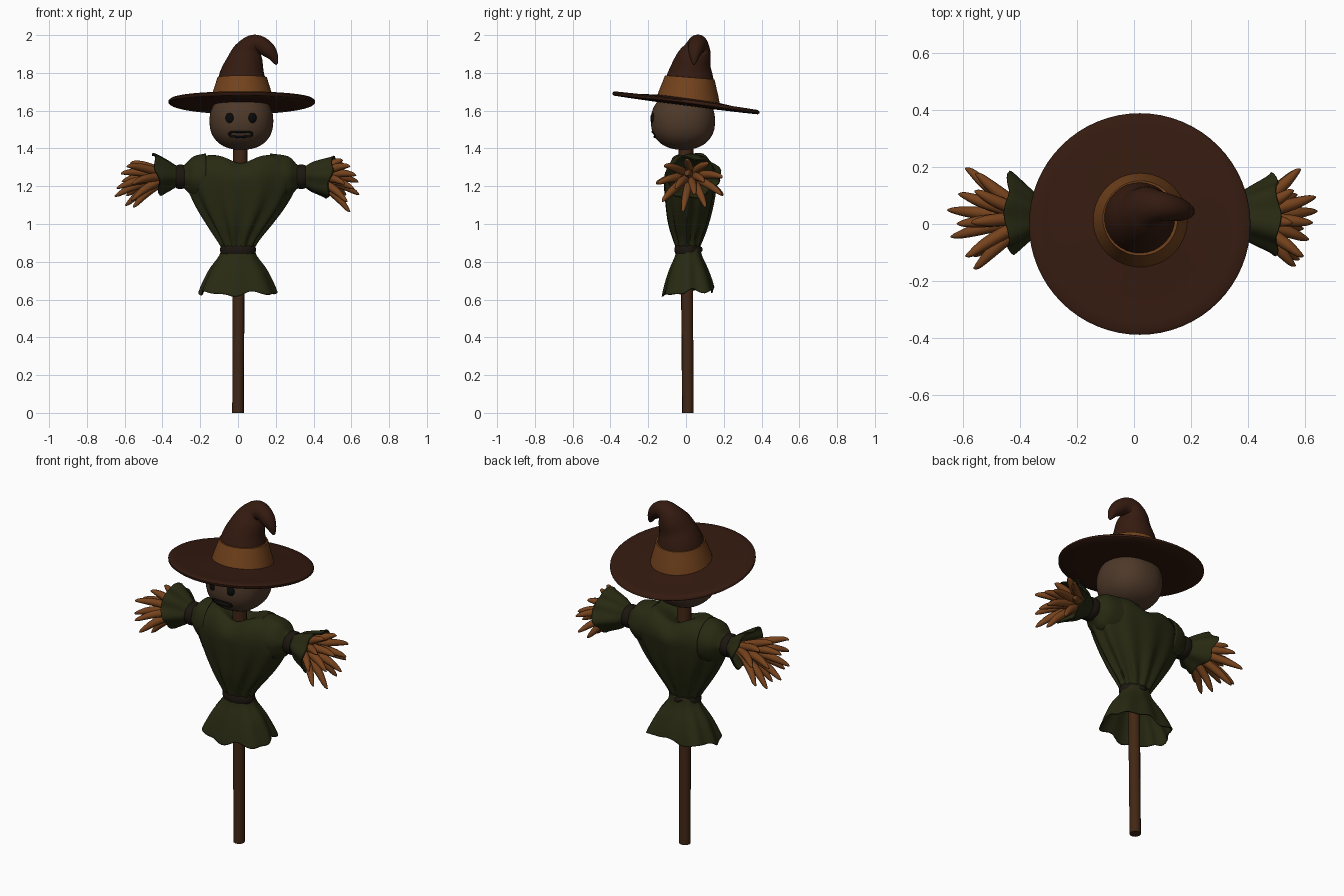
import bpy, bmesh, math, random
from mathutils import Vector

if "Cube" in bpy.data.objects:
    bpy.data.objects.remove(bpy.data.objects["Cube"])

random.seed(4)
TAU = 2 * math.pi


def material(name, r, g, b):
    m = bpy.data.materials.new(name)
    m.diffuse_color = (r, g, b, 1)
    m.use_nodes = True
    m.node_tree.nodes["Principled BSDF"].inputs["Base Color"].default_value = m.diffuse_color
    return m


HAT = material("hat_felt", .034, .0105, .005)
BAND = material("hat_band", .17, .055, .012)
CLOTH = material("green_cloth", .021, .023, .006)
TIE = material("dark_tie", .012, .008, .005)
WOOD = material("wood", .055, .02, .007)
STRAW = material("straw", .18, .055, .012)
SACK = material("sackcloth", .075, .04, .022)
BLACK = material("black_paint", .003, .003, .003)


def finish(name, bm, mat, angle=50):
    bmesh.ops.recalc_face_normals(bm, faces=bm.faces[:])
    me = bpy.data.meshes.new(name)
    bm.to_mesh(me)
    bm.free()
    ob = bpy.data.objects.new(name, me)
    bpy.context.collection.objects.link(ob)
    me.materials.append(mat)
    bpy.ops.object.select_all(action='DESELECT')
    bpy.context.view_layer.objects.active = ob
    ob.select_set(True)
    bpy.ops.object.shade_smooth_by_angle(angle=math.radians(angle))
    return ob


def spline(keys, steps):
    """Catmull-Rom samples through tuples of any length."""
    k = [keys[0]] + list(keys) + [keys[-1]]
    out = []
    for i in range(1, len(k) - 2):
        for s in range(steps):
            t = s / steps
            out.append(tuple(.5 * (2 * b + (c - a) * t + (2 * a - 5 * b + 4 * c - d) * t * t
                                   + (3 * b - a - 3 * c + d) * t ** 3)
                             for a, b, c, d in zip(*k[i - 1:i + 3])))
    return out + [tuple(keys[-1])]


def loft(name, rings, mat, caps=True, closed=False, thick=0, angle=50):
    bm = bmesh.new()
    vs = [[bm.verts.new(p) for p in r] for r in rings]
    n = len(rings[0])
    pairs = list(zip(vs, vs[1:])) + ([(vs[-1], vs[0])] if closed else [])
    for a, b in pairs:
        for j in range(n):
            bm.faces.new((a[j], a[(j + 1) % n], b[(j + 1) % n], b[j]))
    if caps and not closed:
        bm.faces.new(vs[0])
        bm.faces.new(vs[-1])
    ob = finish(name, bm, mat, angle)
    if thick:
        m = ob.modifiers.new("thickness", 'SOLIDIFY')
        m.thickness, m.offset = thick, 0
    return ob


def tube(name, keys, mat, n=12, steps=4, closed=False, angle=50):
    """Sweep a circle along keys of (x, y, z, radius)."""
    pts = spline(keys, steps)
    if closed:
        pts = pts[:-1]
    P = [Vector(p[:3]) for p in pts]
    rings, prev, u = [], None, None
    for i, p in enumerate(P):
        nxt = P[(i + 1) % len(P)] if closed else P[min(i + 1, len(P) - 1)]
        d = (nxt - (P[i - 1] if closed else P[max(i - 1, 0)])).normalized()
        u = d.orthogonal().normalized() if u is None else prev.rotation_difference(d) @ u
        prev, v = d, d.cross(u)
        rings.append([p + max(pts[i][3], .001) * (u * math.cos(TAU * j / n) + v * math.sin(TAU * j / n))
                      for j in range(n)])
    return loft(name, rings, mat, closed=closed, angle=angle)


# Wooden post and hidden crossbar
tube("post", [(0, .01, 0, .031), (.003, .006, .6, .032), (.008, .005, 1.1, .035), (.013, -.002, 1.45, .041)],
     WOOD, n=10, angle=40)
tube("crossbar", [(-.42, .03, 1.25, .022), (0, .02, 1.25, .025), (.45, .03, 1.24, .022)], WOOD, n=10)

# Shirt: gathered at the waist, puffed at the shoulders, dipping at the neck
N = 72
body = spline([(.86, .078, .056, 0, .008, .05), (.92, .108, .076, 0, .01, .1), (1.0, .165, .102, .006, .012, .08),
               (1.1, .235, .124, .013, .018, .045), (1.2, .286, .138, .018, .022, .025),
               (1.27, .29, .14, .022, .025, .015), (1.33, .25, .12, .024, .025, .008),
               (1.365, .18, .085, .022, .022, .004), (1.36, .09, .05, .018, .015, 0),
               (1.34, .03, .022, .012, .0, 0)], 4)
rings = []
for z, rx, ry, cx, cy, f in body:
    ring = []
    for j in range(N):
        a = TAU * j / N
        w = 1 + f * math.cos(11 * a + 1)
        x = cx + rx * math.cos(a) * w
        dip = .045 * math.exp(-((x - .015) / .08) ** 2) * min(1, max(0, (z - 1.2) / .14))
        ring.append((x, cy + ry * math.sin(a) * w, z - dip))
    rings.append(ring)
loft("shirt_body", rings, CLOTH)

# Flared shirt hem below the waist, squarer towards the bottom
hem = spline([(.88, .08, .058, .01), (.83, .095, .067, .03), (.76, .145, .097, .045),
              (.69, .18, .12, .055), (.64, .2, .132, .06)], 4)
rings = []
for z, rx, ry, f in hem:
    t = (.88 - z) / .24
    ring = []
    for j in range(N):
        a = TAU * j / N
        w = 1 + f * (math.cos(8 * a + .6) + .5 * math.cos(5 * a + 2)) * .8 - .12 * t * math.cos(4 * a) * .5 + .04 * t
        dz = t * t * (.01 * math.sin(5 * a + 1) + .012 * math.sin(a) + .006 * math.sin(9 * a))
        ring.append((rx * w * math.cos(a), .014 + ry * w * math.sin(a), z + dz))
    rings.append(ring)
loft("shirt_hem", rings, CLOTH, caps=False, thick=.008)

# Waist tie with a knot at the back
prof = [(0, -.024), (.008, -.022), (.012, -.01), (.012, .01), (.008, .022), (0, .024), (-.03, .02), (-.03, -.02)]
loft("waist_tie", [[((.082 + o) * math.cos(a), .008 + (.056 + o) * math.sin(a), .864 + h)
                    for a in (TAU * j / 40 for j in range(40))] for o, h in prof], TIE, closed=True)
tube("waist_knot", [(-.025, .066, .872, .008), (0, .074, .866, .015), (.025, .066, .86, .008)], TIE)

# Sleeves, wrist ties and straw hands on both sides
for side, s, tie, end, cz, cy in (("left", -1, .305, .43, 1.265, .035), ("right", 1, .335, .49, 1.245, .03)):
    sleeve = spline([(.17, .12, .11, 0), (tie - .07, .105, .095, .02), (tie - .02, .058, .056, .04),
                     (tie + .02, .054, .054, .04), (tie + .06, .076, .085, .06),
                     (end - .02, .1, .122, .07), (end, .108, .136, .08)], 4)
    rings = []
    for x, rz, ry, f in sleeve:
        t = max(0, (x - tie) / (end - tie))
        ring = []
        for j in range(48):
            a = TAU * j / 48
            w = 1 + f * (math.cos(6 * a + s) + .4 * math.cos(3 * a))
            ring.append((s * (x + t * t * (.008 * math.sin(5 * a) + .018 * math.sin(a))),
                         .03 + (cy - .03) * t + ry * w * math.cos(a),
                         1.25 + (cz - 1.25) * t + rz * w * math.sin(a)))
        rings.append(ring)
    loft(side + "_sleeve", rings, CLOTH, caps=False, thick=.007)

    loft(side + "_wrist_tie", [[(s * tie + h, .03 + (.055 + o) * math.cos(a), 1.25 + (.052 + o) * math.sin(a))
                                for a in (TAU * j / 32 for j in range(32))] for o, h in prof], TIE, closed=True)

    for i in range(13):
        outer = i < 9
        a = TAU * i / (9 if outer else 4) + .3
        k = (1 if outer else .45) * random.uniform(.85, 1.1)
        tip = (.585 if outer else .645) + random.uniform(-.035, .015)
        dy, dz = math.cos(a) * k, math.sin(a) * k
        x0 = tie + .04
        keys = []
        for t, spread, r in ((0, .015, .013), (.35, .05, .022), (.7, .105, .021), (.92, .148, .012), (1, .158, .003)):
            keys.append((s * (x0 + (tip - x0) * t), .025 + dy * spread * 1.1,
                         1.25 + dz * spread * .85 - .045 * t ** 3, r))
        tube(f"{side}_straw_{i + 1}", keys, STRAW, n=8, steps=3)

# Rounded sack head
HC, HR = Vector((.018, -.016, 1.545)), Vector((.169, .17, .152))
bm = bmesh.new()
bmesh.ops.create_icosphere(bm, subdivisions=4, radius=1)
for v in bm.verts:
    v.co /= sum(abs(c) ** 2.3 for c in v.co) ** (1 / 2.3)
    v.co = HC + v.co * HR
finish("head", bm, SACK)


def face_y(x, z):
    """Front surface of the head."""
    q = 1 - abs((x - HC.x) / HR.x) ** 2.3 - abs((z - HC.z) / HR.z) ** 2.3
    return HC.y - HR.y * q ** (1 / 2.3)


# Painted eyes and outlined mouth
for name, x in (("left_eye", -.045), ("right_eye", .077)):
    bm = bmesh.new()
    bmesh.ops.create_uvsphere(bm, u_segments=20, v_segments=12, radius=1)
    for v in bm.verts:
        ex, ez = x + v.co.x * .021, 1.562 + v.co.z * .027
        v.co = (ex, face_y(ex, ez) + v.co.y * .009, ez)
    finish(name, bm, BLACK)
mouth = []
for i in range(33):
    c, q = math.cos(TAU * i / 32), math.sin(TAU * i / 32)
    x = .014 + .06 * math.copysign(abs(c) ** .6, c)
    z = 1.475 + .013 * math.copysign(abs(q) ** .5, q)
    mouth.append((x, face_y(x, z), z, .006))
tube("mouth", mouth, BLACK, n=8, steps=1, closed=True)

# Tilted hat brim
brim = [(.02, .03), (.15, .024), (.25, .014), (.34, .01), (.38, .011), (.388, .004), (.388, -.006),
        (.38, -.012), (.3, -.014), (.15, -.016), (.02, -.016)]
loft("hat_brim", [[(.02 + r * math.cos(a), r * math.sin(a),
                    1.642 + h - .13 * r * math.sin(a) + .04 * (r * math.cos(a)) ** 2)
                   for a in (TAU * j / 64 for j in range(64))] for r, h in brim], HAT)

# Hooked crown and its band
tube("hat_crown", [(.022, .01, 1.65, .15), (.022, .022, 1.77, .126), (.036, .034, 1.85, .1), (.055, .055, 1.91, .079),
                   (.085, .062, 1.948, .056), (.125, .058, 1.945, .046), (.16, .05, 1.92, .04),
                   (.185, .045, 1.89, .028), (.2, .043, 1.855, .013), (.203, .043, 1.843, .003)], HAT, n=32)
band = [(.17, 1.645), (.158, 1.69), (.142, 1.74), (.131, 1.776), (.11, 1.778), (.12, 1.645)]
loft("hat_band", [[(.022 + r * math.cos(a), .01 + .08 * (z - 1.65) + r * math.sin(a),
                    z - .08 * r * math.sin(a)) for a in (TAU * j / 48 for j in range(48))]
                  for r, z in band], BAND, closed=True, angle=35)
